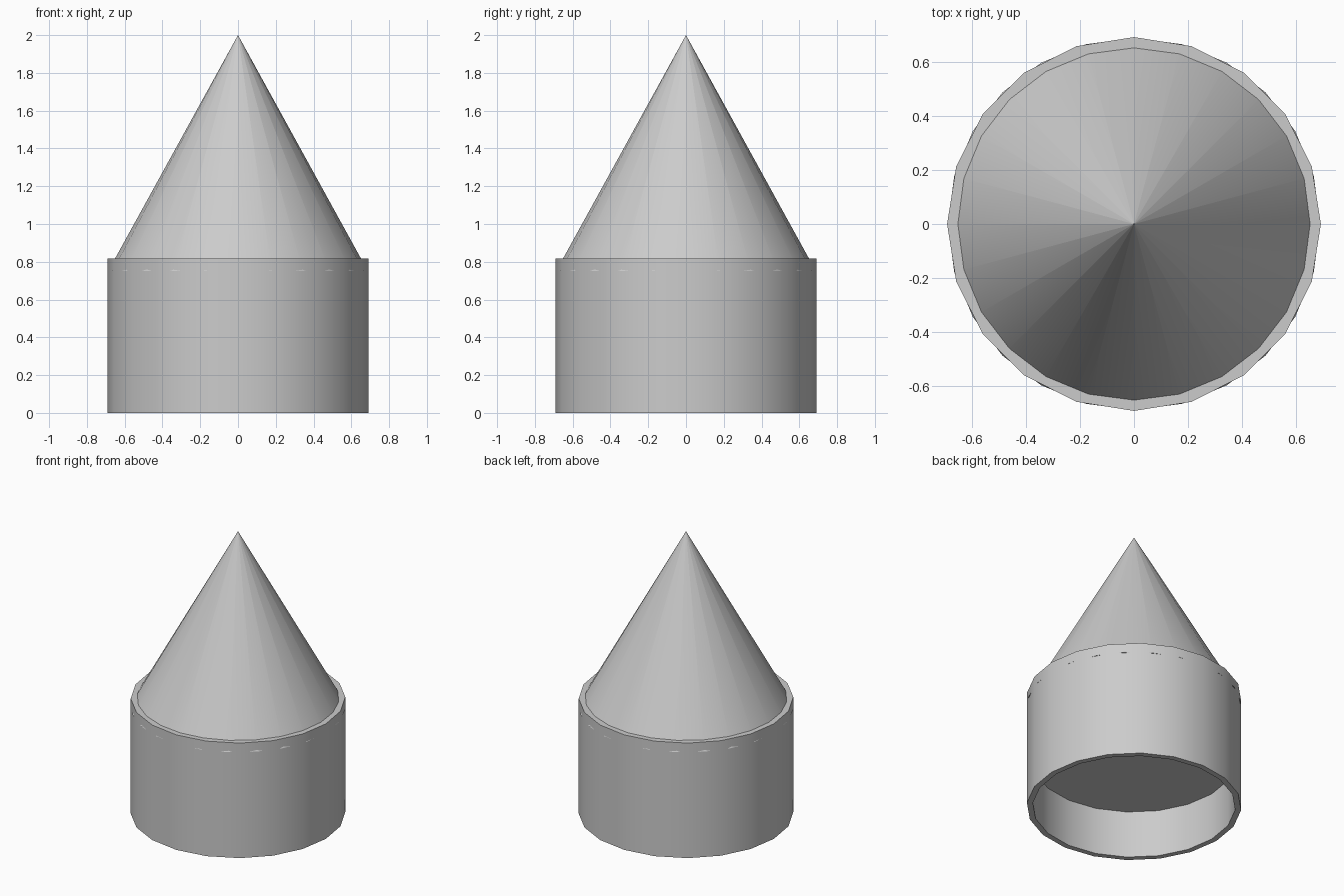
import bpy
import bmesh
import math
from mathutils import Vector

default_cube = bpy.data.objects.get("Cube")
if default_cube:
    bpy.data.objects.remove(default_cube, do_unlink=True)

TUBE_RADIUS = 0.691
TUBE_HEIGHT = 0.817
WALL = 0.038
FLOOR_HEIGHT = 0.335
CONE_RADIUS = 0.688
CONE_BASE = 0.75
CONE_TIP = 2.0
CONE_HEIGHT = CONE_TIP - CONE_BASE

grey = bpy.data.materials.new("plain_grey")
grey.use_nodes = True
colour = (0.6, 0.6, 0.6, 1)
grey.diffuse_color = colour
grey.node_tree.nodes["Principled BSDF"].inputs["Base Color"].default_value = colour


def finish(name):
    """Name, colour and smooth the active object, keeping rims sharp."""
    obj = bpy.context.object
    obj.name = name
    obj.data.materials.append(grey)
    bpy.ops.object.shade_smooth_by_angle(angle=math.radians(30))
    return obj


# Base cylinder, hollowed from below up to an inner floor
bpy.ops.mesh.primitive_cylinder_add(
    vertices=20, radius=TUBE_RADIUS, depth=TUBE_HEIGHT,
    location=(0, 0, TUBE_HEIGHT / 2))
mesh = bpy.context.object.data
bm = bmesh.new()
bm.from_mesh(mesh)
bottom = min(bm.faces, key=lambda f: f.calc_center_median().z)
bmesh.ops.inset_region(bm, faces=[bottom], thickness=WALL, use_even_offset=True)
floor = bmesh.ops.extrude_discrete_faces(bm, faces=[bottom])["faces"][0]
bmesh.ops.translate(bm, verts=floor.verts, vec=(0, 0, FLOOR_HEIGHT))
bmesh.ops.recalc_face_normals(bm, faces=bm.faces)
bm.to_mesh(mesh)
bm.free()
finish("base_tube")

# Cone sunk into the top of the base
bpy.ops.mesh.primitive_cone_add(
    vertices=24, radius1=CONE_RADIUS, radius2=0, depth=CONE_HEIGHT,
    location=(0, 0, CONE_BASE + CONE_HEIGHT / 2))
cone = finish("cone_top").data

# Cone shading: round at the base, one facet per side at the tip
normals = []
for face in cone.polygons:
    for index in face.vertices:
        co = cone.vertices[index].co
        if face.normal.z < 0 or co.z > 0:
            normals.append(face.normal.copy())
        else:
            slope = CONE_RADIUS ** 2 / CONE_HEIGHT
            normals.append(Vector((co.x, co.y, slope)).normalized())
cone.normals_split_custom_set(normals)
